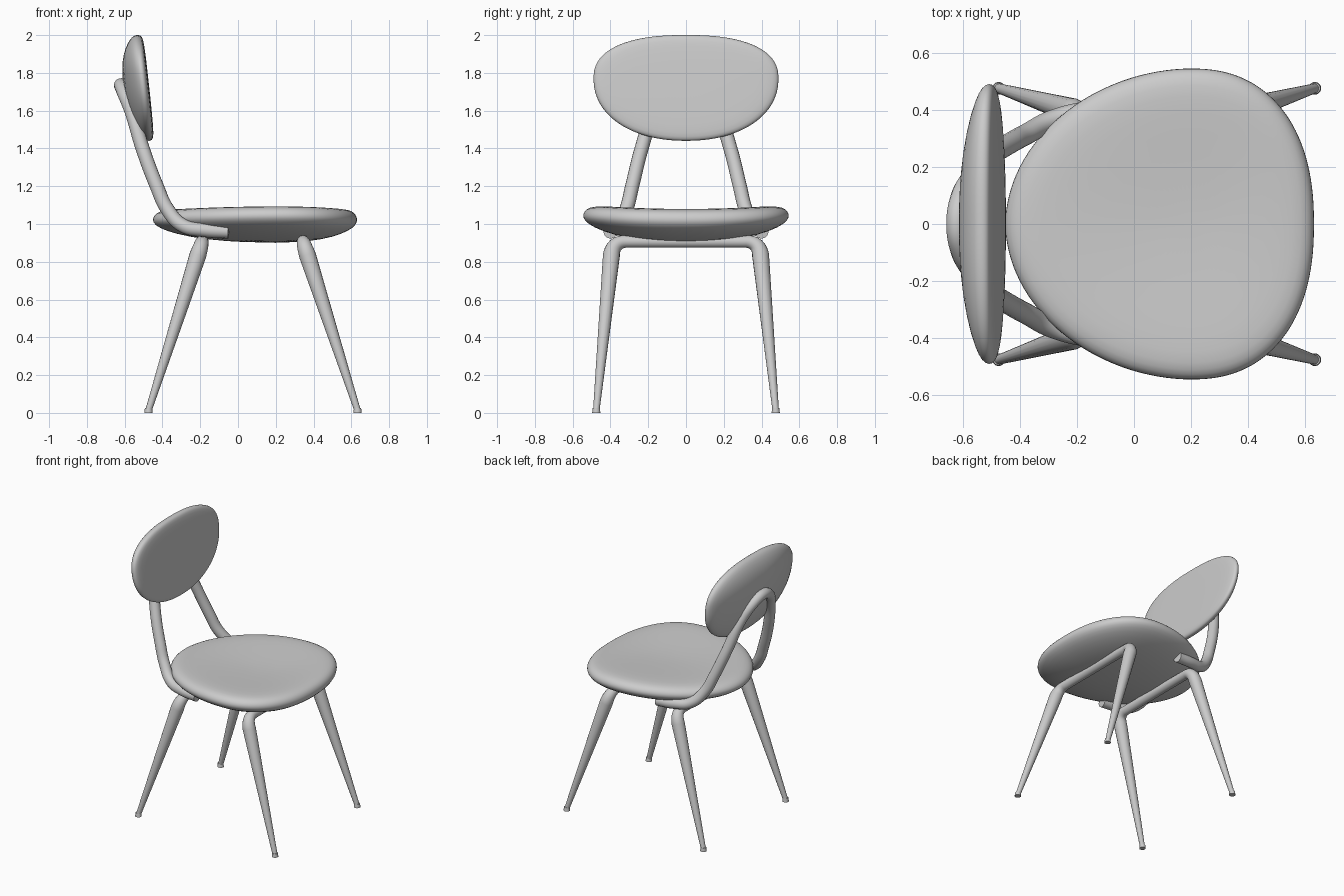
import bpy, bmesh, math
from mathutils import Vector

if "Cube" in bpy.data.objects:
    bpy.data.objects.remove(bpy.data.objects["Cube"])


def pad(name, outline, section, place, n=64):
    """Cushion: scaled copies of an outline, stacked along a (scale, height) section."""
    bm = bmesh.new()
    rings = []
    for s, h in section:
        if s == 0:
            rings.append([bm.verts.new(place(0, 0, h))])
        else:
            pts = [outline(2 * math.pi * i / n) for i in range(n)]
            rings.append([bm.verts.new(place(u * s, v * s, h)) for u, v in pts])
    for a, b in zip(rings, rings[1:]):
        for i in range(n):
            j = (i + 1) % n
            quad = [a[i % len(a)], a[j % len(a)], b[j % len(b)], b[i % len(b)]]
            bm.faces.new(list(dict.fromkeys(quad)))
    bmesh.ops.recalc_face_normals(bm, faces=bm.faces)
    me = bpy.data.meshes.new(name)
    bm.to_mesh(me)
    bm.free()
    ob = bpy.data.objects.new(name, me)
    bpy.context.collection.objects.link(ob)
    sub = ob.modifiers.new("smooth", "SUBSURF")
    sub.levels = sub.render_levels = 1
    me.shade_smooth()
    return ob


def egg(width, plus, minus, e_plus, e_minus):
    """Superellipse whose two halves differ in length and fullness."""
    def f(a):
        c, s = math.cos(a), math.sin(a)
        length, e = (plus, e_plus) if c > 0 else (minus, e_minus)
        return (math.copysign(abs(c) ** (2 / e), c) * length,
                math.copysign(abs(s) ** (2 / e), s) * width)
    return f


def tube(name, half, kind):
    """Tube through (x, y, z, radius) points, mirrored across y = 0."""
    pts = [(x, -y, z, r) for x, y, z, r in reversed(half) if y > 0] + half
    cu = bpy.data.curves.new(name, "CURVE")
    cu.dimensions = "3D"
    cu.bevel_depth = 1
    cu.bevel_resolution = 6
    cu.use_fill_caps = True
    cu.resolution_u = 8
    sp = cu.splines.new(kind)
    items = sp.bezier_points if kind == "BEZIER" else sp.points
    items.add(len(pts) - 1)
    for p, (x, y, z, r) in zip(items, pts):
        p.co = (x, y, z) if kind == "BEZIER" else (x, y, z, 1)
        p.radius = r
        if kind == "BEZIER":
            p.handle_left_type = p.handle_right_type = "AUTO"
    ob = bpy.data.objects.new(name, cu)
    bpy.context.collection.objects.link(ob)
    bpy.ops.object.select_all(action="DESELECT")
    ob.select_set(True)
    bpy.context.view_layer.objects.active = ob
    bpy.ops.object.convert(target="MESH")
    bpy.ops.object.shade_smooth_by_angle(angle=math.radians(50))


# Seat: egg outline, dished top, sides slightly raised
pad("seat", egg(0.548, 0.433, 0.655, 2.3, 1.93),
    [(0, -0.12), (0.4, -0.113), (0.7, -0.09), (0.9, -0.055), (0.98, -0.025), (1, 0),
     (0.985, 0.026), (0.94, 0.048), (0.84, 0.06), (0.6, 0.06), (0.3, 0.055), (0, 0.052)],
    lambda u, v, h: (0.2 + u, v, 1.02 + h + 0.022 * (v / 0.545) ** 2))

# Backrest: leaning oval, nearly flat front and domed back
pad("backrest", egg(0.493, 0.232, 0.332, 2.4, 2.15),
    [(0, -0.105), (0.4, -0.096), (0.7, -0.072), (0.9, -0.042), (0.98, -0.02), (1, 0),
     (0.985, 0.015), (0.94, 0.025), (0.8, 0.03), (0.4, 0.032), (0, 0.032)],
    lambda u, v, h: (-0.507 - 0.11 * u + h, v, 1.77 + u))

# Back support: hairpin tube from under the seat to behind the backrest
R = 0.037
tube("back_support", [(-0.62, 0, 1.735, R), (-0.606, 0.09, 1.70, R), (-0.565, 0.165, 1.60, R),
                      (-0.505, 0.235, 1.40, R), (-0.43, 0.285, 1.20, R),
                      (-0.375, 0.315, 1.08, R), (-0.29, 0.36, 0.99, R),
                      (-0.18, 0.39, 0.968, R), (-0.05, 0.40, 0.96, R)], "BEZIER")

# Leg frames: crossbar bent down into two tapered legs, each with a foot
for name, x0, xf in (("front", 0.345, 0.633), ("rear", -0.19, -0.474)):
    corner, foot = Vector((x0, 0.388, 0.905)), Vector((xf, 0.475, 0.012))
    a, b = Vector((x0, 0.32, 0.907)), corner.lerp(foot, 0.08)
    path = [(x0, 0, 0.907, 0.033)]
    for i in range(9):
        t = i / 8
        p = a.lerp(corner, t).lerp(corner.lerp(b, t), t)
        path.append((*p, 0.033 + 0.012 * t))
    path.append((*foot, 0.017))
    tube(name + "_legs", path, "POLY")
    for side in (-1, 1):
        bpy.ops.mesh.primitive_cone_add(vertices=20, radius1=0.022, radius2=0.019, depth=0.026,
                                        location=(xf, side * 0.475, 0.013))
        bpy.context.object.name = name + ("_foot_left" if side < 0 else "_foot_right")
        bpy.ops.object.shade_smooth_by_angle()
